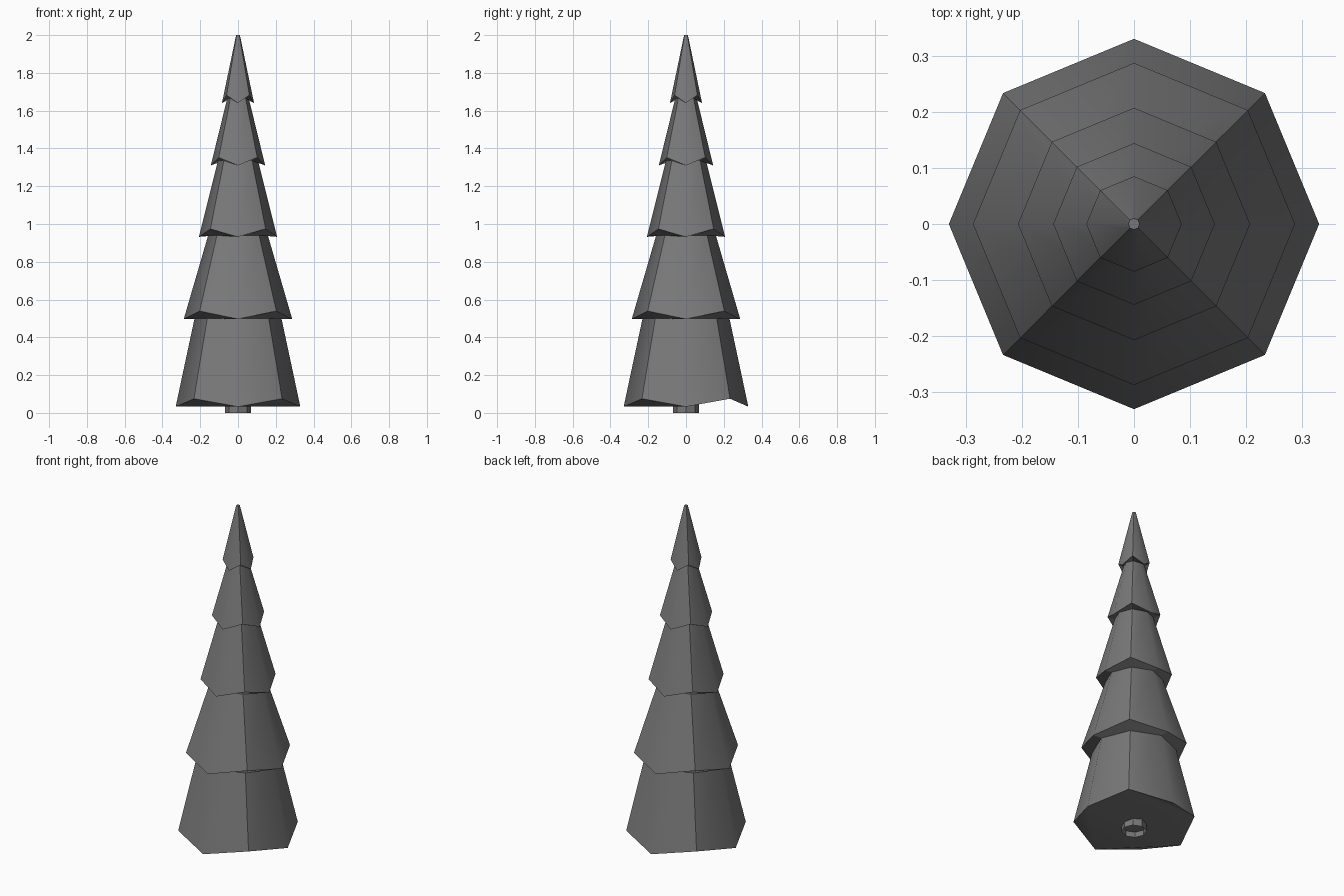
import bpy, bmesh
from math import cos, sin, pi

if "Cube" in bpy.data.objects:
    bpy.data.objects.remove(bpy.data.objects["Cube"])

N = 8
# each tier: rim radius, rim z at axis corners, top radius, top z
TIERS = [(0.33, 0.033, 0.23, 0.50), (0.287, 0.497, 0.158, 0.94),
         (0.207, 0.932, 0.106, 1.335), (0.144, 1.31, 0.057, 1.665),
         (0.085, 1.64, 0.01, 2.0)]
LIFT = 0.042  # diagonal rim corners sit higher

dark = bpy.data.materials.new("dark_grey")
dark.diffuse_color = (0.19, 0.19, 0.19, 1)
dark.use_nodes = True
dark.node_tree.nodes["Principled BSDF"].inputs["Base Color"].default_value = dark.diffuse_color


def ring(bm, r, z, lift=0.0):
    return [bm.verts.new((r * cos(2 * pi * i / N), r * sin(2 * pi * i / N),
                          z + lift * (i % 2))) for i in range(N)]


def bridge(bm, a, b):
    return [bm.faces.new((a[i], a[(i + 1) % N], b[(i + 1) % N], b[i]))
            for i in range(N)]


def finish(bm, name):
    me = bpy.data.meshes.new(name)
    bm.to_mesh(me)
    bm.free()
    me.materials.append(dark)
    ob = bpy.data.objects.new(name, me)
    bpy.context.collection.objects.link(ob)


# foliage: stacked skirts with zigzag rims
bm = bmesh.new()
prev = None
for r0, z0, r1, z1 in TIERS:
    rim, top = ring(bm, r0, z0, LIFT), ring(bm, r1, z1)
    if prev:
        bridge(bm, prev, rim)  # underside of the overhang
    else:
        # base cap, with the two back corners folded inward
        for f in ((1, 2, 3), (0, 1, 3), (0, 3, 4), (0, 4, 6), (4, 5, 6), (6, 7, 0)):
            bm.faces.new([rim[i] for i in reversed(f)]).smooth = True
    for f in bridge(bm, rim, top):
        f.smooth = True
    for loop in (rim, top):
        for i in range(N):
            bm.edges.get((loop[i], loop[(i + 1) % N])).smooth = False
    for i in range(1, N, 2):  # only diagonal edges are sharp
        bm.edges.get((rim[i], top[i])).smooth = False
    prev = top
bm.faces.new(prev)
finish(bm, "foliage")

# trunk: short open tube
bm = bmesh.new()
bridge(bm, ring(bm, 0.068, 0.0), ring(bm, 0.068, 0.05))
finish(bm, "trunk")
